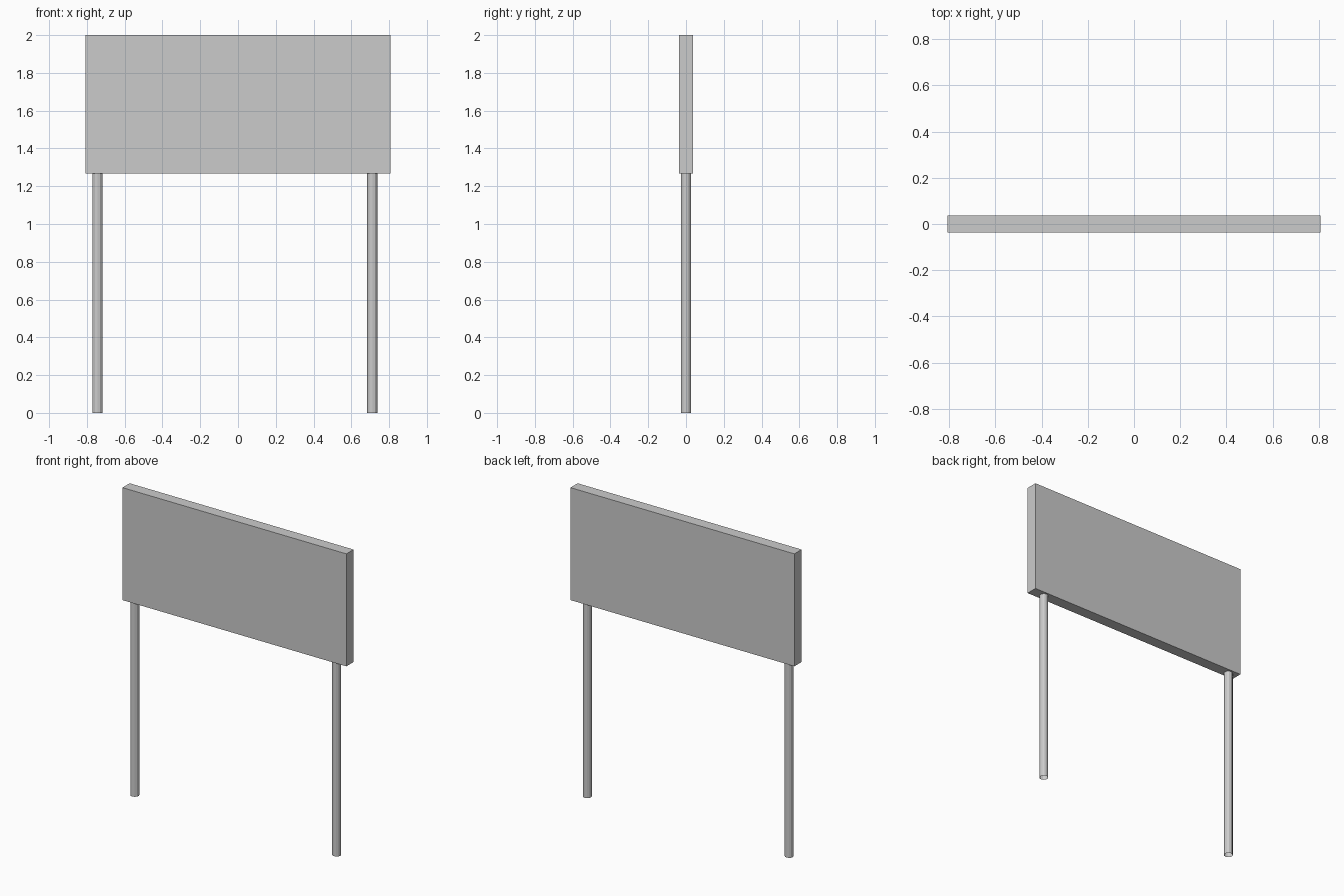
import bpy

if "Cube" in bpy.data.objects:
    bpy.data.objects.remove(bpy.data.objects["Cube"])

PANEL_W, PANEL_T = 1.615, 0.074
PANEL_BOTTOM, TOP = 1.267, 2.0
LEG_R = 0.027


def add_leg(name, x):
    # Round post, open at the ends, reaching the panel's underside
    bpy.ops.mesh.primitive_cylinder_add(
        vertices=12, radius=LEG_R, depth=PANEL_BOTTOM, end_fill_type='NOTHING',
        location=(x, 0, PANEL_BOTTOM / 2))
    leg = bpy.context.object
    leg.name = name
    bpy.ops.object.shade_flat()


# Sign board
bpy.ops.mesh.primitive_cube_add(size=1, location=(0, 0, (PANEL_BOTTOM + TOP) / 2))
board = bpy.context.object
board.name = "sign_board"
board.scale = (PANEL_W, PANEL_T, TOP - PANEL_BOTTOM)
bpy.ops.object.transform_apply(location=False, rotation=False, scale=True)

# Support posts, slightly off-centre as a pair
for name, x in (("left_post", -0.744), ("right_post", 0.711)):
    add_leg(name, x)
